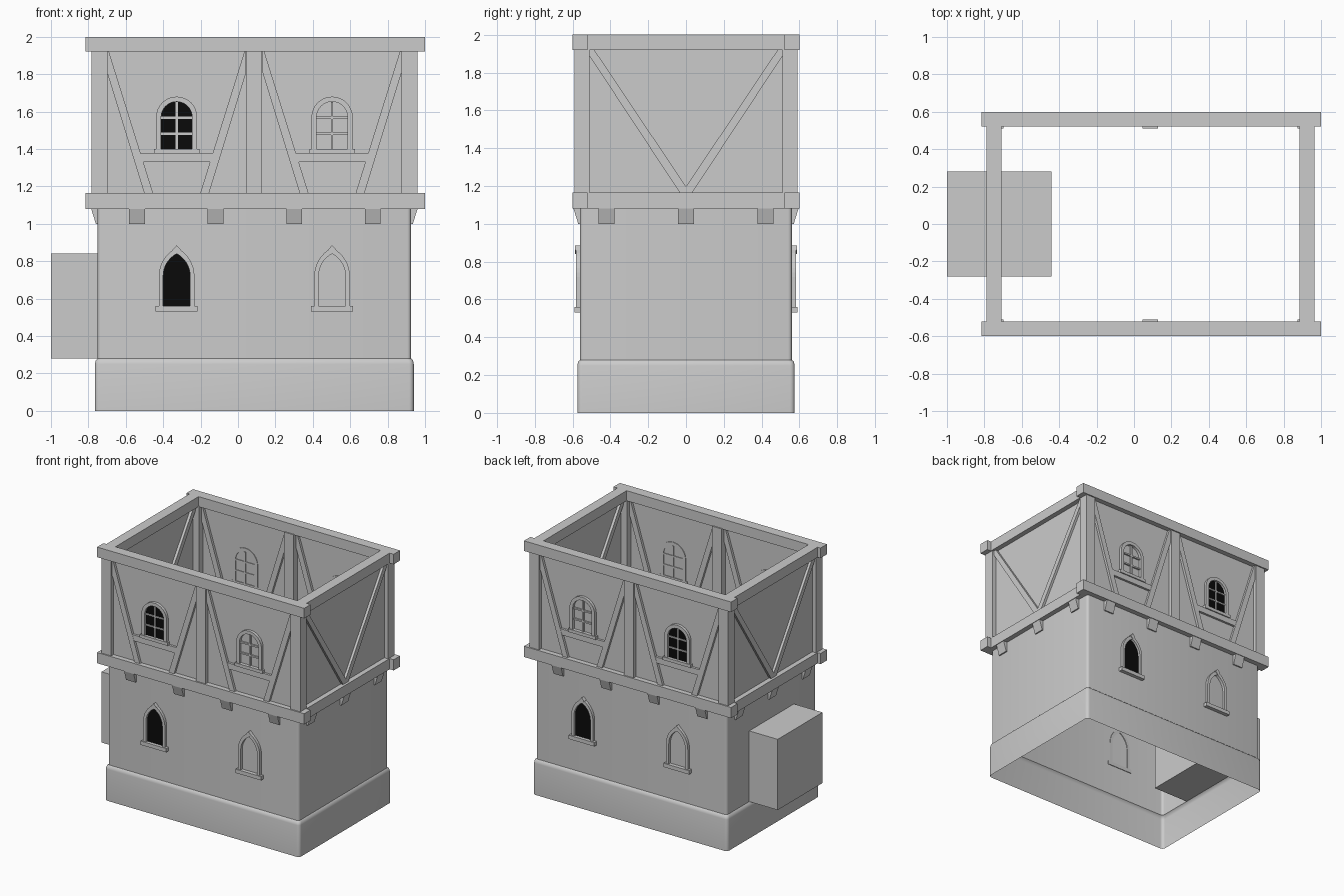
import bpy, bmesh, math

if "Cube" in bpy.data.objects:
    bpy.data.objects.remove(bpy.data.objects["Cube"], do_unlink=True)

CX, HX, HY = 0.0875, 0.8375, 0.56      # wall centre and half sizes
BAYS = (-0.328, 0.503)                 # window bay centres


def material(name, value):
    m = bpy.data.materials.new(name)
    m.use_nodes = True
    m.diffuse_color = (value, value, value, 1)
    m.node_tree.nodes["Principled BSDF"].inputs["Base Color"].default_value = m.diffuse_color
    return m


GREY = material("plain grey", 0.6)
BLACK = material("window black", 0.003)


def make(name, bm, mat=GREY, smooth=False, solid=True):
    if solid:
        bmesh.ops.recalc_face_normals(bm, faces=bm.faces)
    mesh = bpy.data.meshes.new(name)
    for f in bm.faces:
        f.smooth = smooth
    bm.to_mesh(mesh)
    bm.free()
    mesh.materials.append(mat)
    obj = bpy.data.objects.new(name, mesh)
    bpy.context.collection.objects.link(obj)
    return obj


# Each wall maps (along, height, depth outward from the centre) to space
WALLS = {
    "front": lambda u, v, d: (u, -d, v),
    "back": lambda u, v, d: (u, d, v),
    "left": lambda u, v, d: (CX + d, u, v),
    "right": lambda u, v, d: (CX - d, u, v),
}


def prism(name, wall, outline, d0, d1):
    bm = bmesh.new()
    place = WALLS[wall]
    a, b = [[bm.verts.new(place(u, v, d)) for u, v in outline] for d in (d0, d1)]
    bm.faces.new(a)
    bm.faces.new(b)
    for i in range(len(a)):
        j = (i + 1) % len(a)
        bm.faces.new((a[i], a[j], b[j], b[i]))
    return make(name, bm)


def box(name, wall, u0, u1, v0, v1, d0, d1):
    return prism(name, wall, [(u0, v0), (u1, v0), (u1, v1), (u0, v1)], d0, d1)


def band(name, wall, outer, inner, d0, d1):
    # Solid strip between two matching open outlines
    bm = bmesh.new()
    place = WALLS[wall]
    rows = [[bm.verts.new(place(u, v, d)) for u, v in line]
            for line, d in ((outer, d0), (outer, d1), (inner, d1), (inner, d0))]
    for r in range(4):
        p, q = rows[r], rows[(r + 1) % 4]
        for i in range(len(p) - 1):
            bm.faces.new((p[i], p[i + 1], q[i + 1], q[i]))
    for end in (0, -1):
        bm.faces.new([row[end] for row in rows])
    return make(name, bm)


def arch(c, w, base, spring, rise, n=8):
    # Round arch when rise equals w, pointed when taller
    r = (w * w + rise * rise) / (2 * w)
    top = math.asin(min(1, rise / r))
    half = [(w, base)] + [(w - r + r * math.cos(top * i / n), spring + r * math.sin(top * i / n))
                          for i in range(n + 1)]
    half[-1] = (0, spring + rise)
    return [(c + x, z) for x, z in half] + [(c - x, z) for x, z in half[-2::-1]]


def pane(name, wall, outline, d):
    bm = bmesh.new()
    f = bm.faces.new([bm.verts.new(WALLS[wall](u, v, d)) for u, v in outline])
    f.normal_update()
    if f.normal.dot(WALLS[wall](0, 0, 1)) < 0:
        f.normal_flip()
    return make(name, bm, BLACK, solid=False)


def shell(name, rings, radius, smooth=True, n=4):
    # Open rounded rectangular tube through (height, growth) rings
    bm = bmesh.new()
    loops = []
    for z, grow in rings:
        loop = []
        for k, (sx, sy) in enumerate(((1, 1), (-1, 1), (-1, -1), (1, -1))):
            for i in range(n + 1):
                a = math.pi / 2 * (k + i / n)
                loop.append(bm.verts.new((CX + sx * (HX + grow - radius) + radius * math.cos(a),
                                          sy * (HY + grow - radius) + radius * math.sin(a), z)))
        loops.append(loop)
    for p, q in zip(loops, loops[1:]):
        for i in range(len(p)):
            j = (i + 1) % len(p)
            bm.faces.new((p[i], p[j], q[j], q[i]))
    return make(name, bm, smooth=smooth, solid=False)


# Hollow walls
shell("stone_base", [(0, 0.015), (0.25, 0.015), (0.27, 0.011), (0.28, 0.0)], 0.025)
shell("lower_wall", [(0.28, 0), (1.1, 0)], 0.02)
shell("upper_wall", [(1.1, 0), (1.96, 0)], 0.01, smooth=False, n=1)

# Side block passing through the wall
box("side_block", "front", -1.0, -0.44, 0.28, 0.84, -0.28, 0.28)

# Two rings of beams
for level, z0, z1 in (("floor", 1.08, 1.165), ("top", 1.92, 2.0)):
    for wall in ("front", "back"):
        box(f"{level}_beam_{wall}", wall, -0.815, 1.0, z0, z1, 0.52, 0.60)
    for wall in ("left", "right"):
        box(f"{level}_beam_{wall}", wall, -0.52, 0.52, z0, z1, 0.797, 0.877)


def corbel(wall, u, d):
    bm = bmesh.new()
    profile = [(1.08, d - 0.03), (1.08, d + 0.035), (1.0, d + 0.01), (1.0, d - 0.03)]
    a, b = [[bm.verts.new(WALLS[wall](u + s, v, dd)) for v, dd in profile] for s in (-0.042, 0.042)]
    bm.faces.new(a)
    bm.faces.new(b)
    for i in range(4):
        j = (i + 1) % 4
        bm.faces.new((a[i], a[j], b[j], b[i]))
    make(f"corbel_{wall}", bm)


for wall in ("front", "back"):
    # Posts and corbels
    for u in (-0.74, 0.0875, 0.917):
        box(f"post_{wall}", wall, u - 0.042, u + 0.042, 1.16, 1.925, 0.51, 0.59)
    for i in range(4):
        corbel(wall, -0.54 + 0.42 * i, HY)

    for bay, c in enumerate(BAYS):
        # Slanted braces and the rail between them
        for s in (-1, 1):
            prism(f"brace_{wall}", wall,
                  [(c + s * x, z) for x, z in ((0.372, 1.81), (0.172, 1.16), (0.125, 1.16),
                                               (0.362, 1.92), (0.372, 1.92))], 0.54, 0.58)
        prism(f"rail_{wall}", wall, [(c - 0.185, 1.33), (c + 0.185, 1.33),
                                     (c + 0.2, 1.377), (c - 0.2, 1.377)], 0.555, 0.578)

        # Upper round-headed window
        inner = arch(c, 0.083, 1.40, 1.57, 0.083)
        band(f"upper_frame_{wall}", wall, arch(c, 0.11, 1.40, 1.57, 0.11), inner, 0.555, 0.582)
        box(f"upper_sill_{wall}", wall, c - 0.122, c + 0.122, 1.375, 1.40, 0.555, 0.587)
        box(f"mullion_{wall}", wall, c - 0.006, c + 0.006, 1.40, 1.65, 0.555, 0.572)
        for z in (1.482, 1.567):
            box(f"glazing_bar_{wall}", wall, c - 0.083, c + 0.083, z - 0.006, z + 0.006, 0.555, 0.572)
        if bay == 0:
            pane(f"upper_pane_{wall}", wall, inner, 0.564)

        # Lower pointed window
        inner = arch(c, 0.072, 0.56, 0.72, 0.12)
        band(f"lower_frame_{wall}", wall, arch(c, 0.095, 0.56, 0.72, 0.152), inner, 0.555, 0.582)
        prism(f"keystone_{wall}", wall, [(c, 0.84), (c + 0.022, 0.862), (c, 0.885), (c - 0.022, 0.862)],
              0.555, 0.588)
        box(f"lower_sill_{wall}", wall, c - 0.112, c + 0.112, 0.53, 0.56, 0.555, 0.59)
        if bay == (0 if wall == "front" else 1):
            pane(f"lower_pane_{wall}", wall, inner, 0.564)

# Gable braces and corbels
for wall in ("left", "right"):
    for s in (-1, 1):
        prism(f"brace_{wall}", wall,
              [(s * y, z) for y, z in ((0.512, 1.89), (0.03, 1.16), (0, 1.16), (0, 1.197),
                                       (0.485, 1.92), (0.512, 1.92))], 0.817, 0.857)
    for y in (-0.42, 0, 0.42):
        corbel(wall, y, HX)
